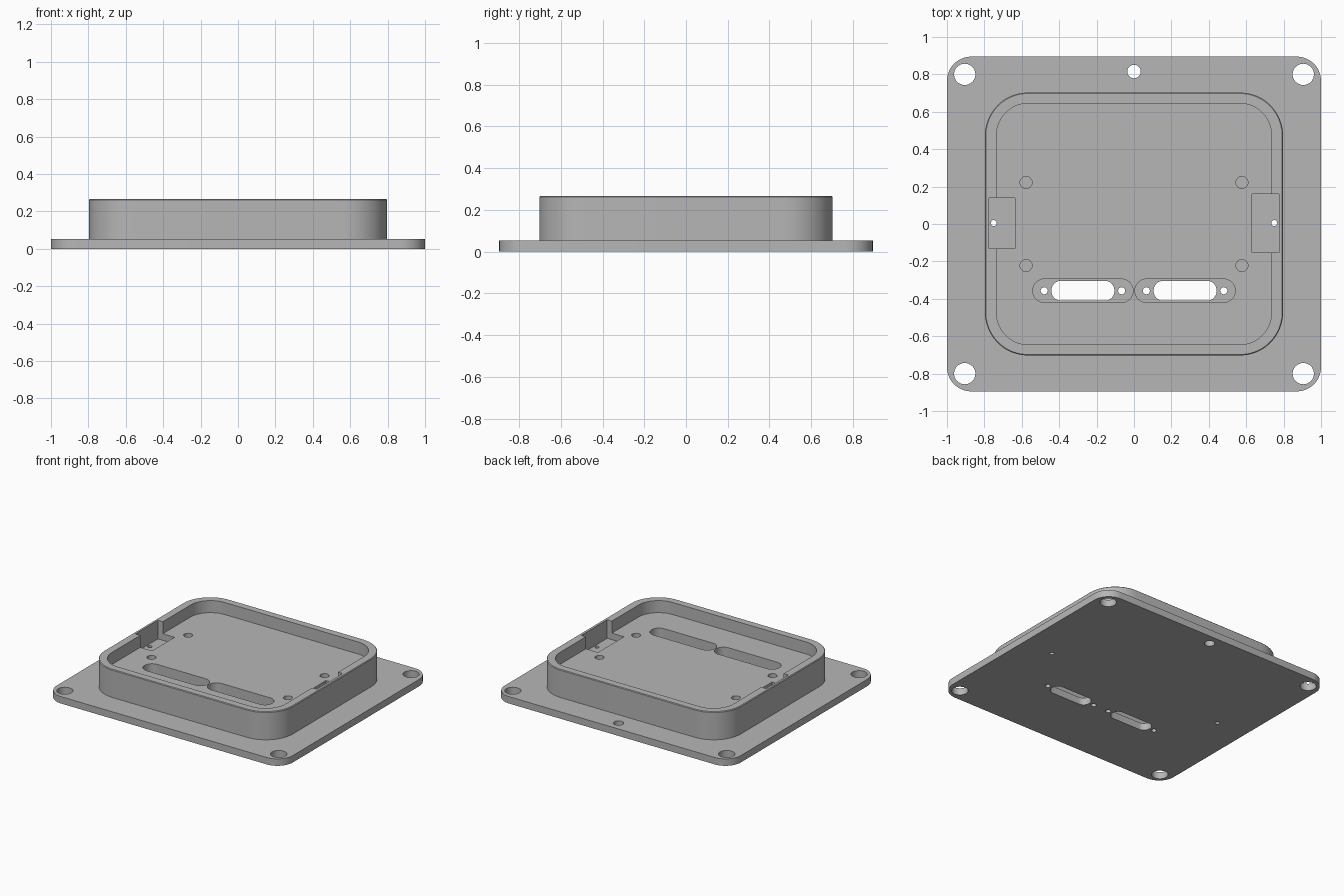
import bpy
import bmesh
import math

if "Cube" in bpy.data.objects:
    bpy.data.objects.remove(bpy.data.objects["Cube"], do_unlink=True)

PLATE_TOP, FLOOR, RIM = 0.053, 0.175, 0.267
BELOW, ABOVE = -0.1, 0.4

grey = bpy.data.materials.new("plain_grey")
grey.use_nodes = True
colour = (0.47, 0.47, 0.47, 1)
grey.diffuse_color = colour
grey.node_tree.nodes["Principled BSDF"].inputs["Base Color"].default_value = colour


def outline(hx, hy, radius, steps=12):
    """Rounded rectangle points, counter-clockwise."""
    pts = []
    for corner, (sx, sy) in enumerate([(1, 1), (-1, 1), (-1, -1), (1, -1)]):
        cx, cy = sx * (hx - radius), sy * (hy - radius)
        for i in range(steps + 1):
            a = (corner + i / steps) * math.pi / 2
            pts.append((cx + radius * math.cos(a), cy + radius * math.sin(a)))
    return pts


def slab(name, hx, hy, radius, z0, z1, at=(0, 0), edge=0):
    """Rounded block, with an optional small chamfer on its top edge."""
    layers = [(z0, 0), (z1 - edge, 0)] + ([(z1, edge)] if edge else [])
    bm = bmesh.new()
    rings = [[bm.verts.new((x + at[0], y + at[1], z))
              for x, y in outline(hx - inset, hy - inset, radius - inset)]
             for z, inset in layers]
    n = len(rings[0])
    for low, high in zip(rings, rings[1:]):
        for i in range(n):
            j = (i + 1) % n
            bm.faces.new((low[i], low[j], high[j], high[i]))
    bm.faces.new(rings[0][::-1])
    bm.faces.new(rings[-1])
    bmesh.ops.remove_doubles(bm, verts=bm.verts, dist=0.00001)
    mesh = bpy.data.meshes.new(name)
    bm.to_mesh(mesh)
    bm.free()
    mesh.materials.append(grey)
    obj = bpy.data.objects.new(name, mesh)
    bpy.context.collection.objects.link(obj)
    return obj


def hole(name, x, y, radius, z0=BELOW, z1=ABOVE):
    """Round drill, made as a closed ring of straight sides."""
    bpy.ops.mesh.primitive_cylinder_add(vertices=32, radius=radius, depth=z1 - z0,
                                        location=(x, y, (z0 + z1) / 2))
    obj = bpy.context.object
    obj.name = name
    return obj


def box(name, x0, x1, y0, y1, z0, z1):
    bpy.ops.mesh.primitive_cube_add(size=1, location=((x0 + x1) / 2, (y0 + y1) / 2, (z0 + z1) / 2))
    obj = bpy.context.object
    obj.name = name
    obj.scale = (x1 - x0, y1 - y0, z1 - z0)
    return obj


def combine(target, tool, operation):
    tool.hide_render = True
    bpy.context.view_layer.update()
    mod = target.modifiers.new(tool.name, "BOOLEAN")
    mod.operation, mod.solver, mod.object = operation, "EXACT", tool
    bpy.context.view_layer.objects.active = target
    bpy.ops.object.modifier_apply(modifier=mod.name)
    bpy.data.objects.remove(tool, do_unlink=True)


# Flanged plate with the raised housing
body = slab("mounting_plate_housing", 1.0, 0.895, 0.13, 0, PLATE_TOP)
combine(body, slab("raised_housing", 0.797, 0.703, 0.23, 0.02, RIM, edge=0.005), "UNION")

# Tray inside the rim
cutters = [slab("tray_pocket", 0.735, 0.645, 0.17, FLOOR, ABOVE)]

# Corner mounting holes, blind screw holes and the single back hole
for sx in (-1, 1):
    for sy in (-1, 1):
        cutters.append(hole("corner_hole", sx * 0.905, sy * 0.8, 0.057))
        cutters.append(hole("screw_hole", sx * 0.577, sy * 0.222, 0.032, 0.07))
cutters.append(hole("back_hole", 0, 0.815, 0.036))

# Connector recesses, each with a through slot and two screw holes
for side in (-1, 1):
    x, y = side * 0.273, -0.357
    cutters.append(slab("connector_recess", 0.268, 0.063, 0.0629, PLATE_TOP + 0.002, ABOVE, (x, y)))
    cutters.append(slab("connector_slot", 0.168, 0.053, 0.05, BELOW, ABOVE, (x, y)))
    for end in (-1, 1):
        cutters.append(hole("connector_screw", x + end * 0.207, y, 0.019))

# Latch notches cut into the rim and floor, with a pin hole through each
cutters.append(box("latch_notch", -0.776, -0.635, -0.132, 0.14, 0.125, ABOVE))
cutters.append(box("latch_notch", 0.632, 0.774, -0.153, 0.16, 0.125, ABOVE))
for side in (-1, 1):
    cutters.append(hole("pin_hole", side * 0.75, 0.005, 0.016))

for cutter in cutters:
    combine(body, cutter, "DIFFERENCE")

# One colour, smooth round walls and sharp edges
body.data.materials.clear()
body.data.materials.append(grey)
for poly in body.data.polygons:
    poly.material_index = 0
bpy.ops.object.select_all(action="DESELECT")
body.select_set(True)
bpy.context.view_layer.objects.active = body
bpy.ops.object.shade_smooth_by_angle(angle=math.radians(30))
